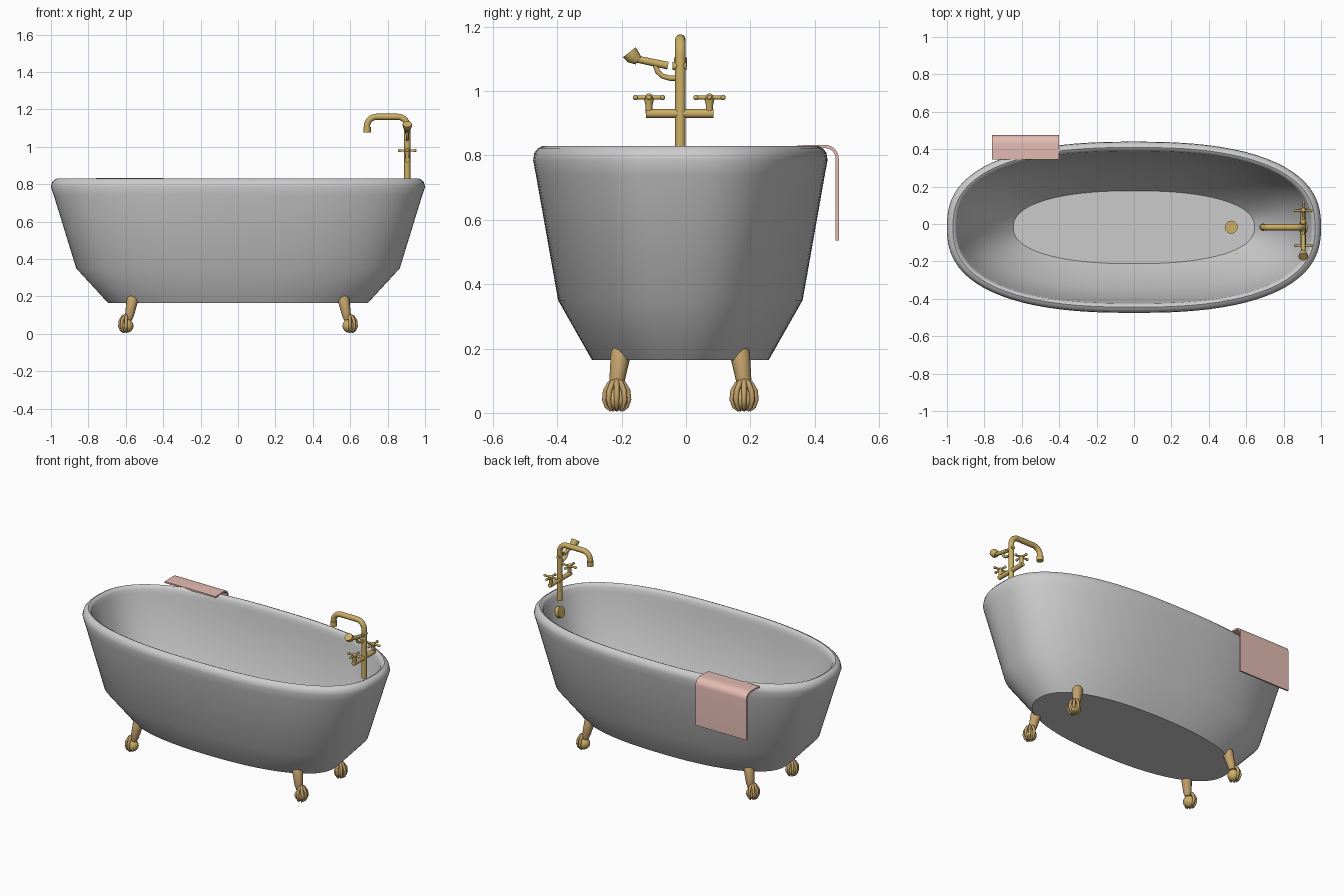
import bpy, bmesh
from math import sin, cos, pi, radians
from mathutils import Vector

if "Cube" in bpy.data.objects:
    bpy.data.objects.remove(bpy.data.objects["Cube"])

CY = -0.0175  # tub centre line in y


def material(name, rgb):
    m = bpy.data.materials.new(name)
    m.diffuse_color = (*rgb, 1)
    m.use_nodes = True
    m.node_tree.nodes["Principled BSDF"].inputs["Base Color"].default_value = m.diffuse_color
    return m


brass = material("brass", (0.60, 0.43, 0.13))
bronze = material("bronze", (0.55, 0.36, 0.15))
pink = material("towel_pink", (0.78, 0.50, 0.45))


def finish(ob, mat=None, angle=40):
    if mat:
        ob.data.materials.append(mat)
    bpy.ops.object.select_all(action='DESELECT')
    ob.select_set(True)
    bpy.context.view_layer.objects.active = ob
    bpy.ops.object.shade_smooth_by_angle(angle=radians(angle))
    return ob


def mesh_object(name, bm, mat=None, angle=40):
    bmesh.ops.recalc_face_normals(bm, faces=bm.faces)
    me = bpy.data.meshes.new(name)
    bm.to_mesh(me)
    bm.free()
    ob = bpy.data.objects.new(name, me)
    bpy.context.collection.objects.link(ob)
    return finish(ob, mat, angle)


def tube(name, pts, r, mat, radii=None):
    """Round pipe along a path, optionally with a radius factor per point."""
    cu = bpy.data.curves.new(name, 'CURVE')
    cu.dimensions = '3D'
    cu.bevel_depth = r
    cu.bevel_resolution = 4
    cu.use_fill_caps = True
    sp = cu.splines.new('POLY')
    sp.points.add(len(pts) - 1)
    for i, p in enumerate(pts):
        sp.points[i].co = (*p, 1)
        sp.points[i].radius = radii[i] if radii else 1
    ob = bpy.data.objects.new(name, cu)
    bpy.context.collection.objects.link(ob)
    bpy.ops.object.select_all(action='DESELECT')
    ob.select_set(True)
    bpy.context.view_layer.objects.active = ob
    bpy.ops.object.convert(target='MESH')
    return finish(bpy.context.object, mat)


def ball(name, loc, r, mat):
    bm = bmesh.new()
    bmesh.ops.create_uvsphere(bm, u_segments=20, v_segments=12, radius=r)
    bmesh.ops.translate(bm, verts=bm.verts, vec=loc)
    return mesh_object(name, bm, mat)


def superellipse(hx, hy, z, n=2.5, count=96):
    pts = []
    for i in range(count):
        a = 2 * pi * i / count
        c, s = cos(a), sin(a)
        k = (abs(c) ** n + abs(s) ** n) ** (-1 / n)
        pts.append((hx * c * k, CY + hy * s * k, z))
    return pts


# Tub: outer wall, rolled rim, inner wall and floor as lofted rings
rings = [(0.695, 0.275, 0.165), (0.865, 0.38, 0.35), (0.985, 0.449, 0.74),
         (1.0, 0.4575, 0.785), (0.995, 0.454, 0.808), (0.983, 0.442, 0.823),
         (0.968, 0.427, 0.83), (0.956, 0.415, 0.824), (0.947, 0.407, 0.81),
         (0.942, 0.403, 0.785), (0.915, 0.395, 0.72), (0.81, 0.33, 0.365),
         (0.645, 0.195, 0.18)]
bm = bmesh.new()
loops = [[bm.verts.new(p) for p in superellipse(*r, n=2.3 if r[2] < 0.2 else 2.5)]
         for r in rings]
for a, b in zip(loops, loops[1:]):
    for i in range(len(a)):
        j = (i + 1) % len(a)
        bm.faces.new((a[i], a[j], b[j], b[i]))
bm.faces.new(loops[0][::-1])
bm.faces.new(loops[-1])
mesh_object("tub", bm, None, 40)

# Claw feet: tapered leg, ball and talons on the outward side
for sx, sy in ((-1, -1), (1, -1), (-1, 1), (1, 1)):
    tag = ("left" if sx < 0 else "right") + ("_front" if sy < 0 else "_back")

    def P(x, y, z):
        return (sx * x, CY + sy * y, z)
    tube("leg_" + tag, [P(0.55, 0.165, 0.222), P(0.565, 0.186, 0.18),
                        P(0.58, 0.197, 0.10), P(0.585, 0.198, 0.075)],
         0.03, bronze, [1.0, 1.05, 0.8, 0.6])
    ball("foot_ball_" + tag, P(0.595, 0.198, 0.042), 0.036, brass)
    for k in range(5):
        a = radians(-84 + 42 * k)
        path = []
        for e in (85, 55, 25, -5, -35, -62):
            rr = 0.038 * cos(radians(e))
            path.append(P(0.595 + rr * cos(a), 0.198 + rr * sin(a),
                          0.045 + (0.055 if e > 0 else 0.045) * sin(radians(e))))
        tube("claw_%s_%d" % (tag, k + 1), path, 0.008, bronze,
             [1, 1.1, 1.1, 1, 0.8, 0.3])

# Drain and overflow plates
tube("drain", [(0.52, CY, 0.175), (0.52, CY, 0.19)], 0.035, brass)
tube("overflow", [(0.925, CY, 0.715), (0.892, CY, 0.725)], 0.034, brass)


# Tap column with swan-neck spout
def arc(cx, cz, r, a0, a1, steps=8):
    return [(cx + r * cos(radians(a0 + (a1 - a0) * i / steps)), CY,
             cz + r * sin(radians(a0 + (a1 - a0) * i / steps))) for i in range(steps + 1)]


X = 0.905
tube("tap_spout", [(X, CY, 0.80)] + arc(X - 0.05, 1.11, 0.05, 0, 90)
     + arc(0.74, 1.11, 0.05, 90, 180) + [(0.69, CY, 1.08)], 0.0165, brass)
tube("spout_tip", [(0.69, CY, 1.105), (0.69, CY, 1.075)], 0.02, brass)

# Mixer bar with two cross handles
tube("mixer_bar", [(X, -0.125, 0.93), (X, 0.085, 0.93)], 0.014, brass)
for s in (-1, 1):
    y = -0.021 + s * 0.094
    side = "front" if s < 0 else "back"
    tube("valve_stem_" + side, [(X, y, 0.93), (X, y, 0.955), (X, y, 0.975)],
         0.012, brass, [0.9, 0.9, 1.3])
    ball("handle_hub_" + side, (X, y, 0.98), 0.013, brass)
    for dx, dy, tag in ((0.042, 0, "a"), (0, 0.042, "b")):
        tube("handle_bar_%s_%s" % (side, tag), [(X - dx, y - dy, 0.98),
             (X + dx, y + dy, 0.98)], 0.006, brass)
        for t in (-1, 1):
            ball("handle_knob_%s_%s" % (side, tag),
                 (X + t * dx, y + t * dy, 0.98), 0.0085, brass)

# Hand shower resting in a curved cradle
tube("shower_collar", [(X, -0.042, 1.078), (X, 0.002, 1.078)], 0.012, brass)
tube("shower_cradle", [(X, -0.02, 1.04), (X, -0.05, 1.04), (X, -0.072, 1.046),
                       (X, -0.088, 1.06), (X, -0.095, 1.08)], 0.008, brass)
tube("shower_handle", [(X, -0.056, 1.079), (X, -0.16, 1.101)], 0.012, brass,
     [1.0, 0.9])
tube("shower_head", [(X, -0.148, 1.095), (X, -0.165, 1.107), (X, -0.176, 1.121)],
     0.025, brass, [0.6, 0.95, 1.0])

# Towel draped over the back rim
prof = [(0.345, 0.826), (0.40, 0.828)]
prof += [(0.432 + 0.038 * sin(radians(a)), 0.79 + 0.038 * cos(radians(a)))
         for a in range(0, 91, 15)] + [(0.47, 0.535)]
bm = bmesh.new()
cols = []
for i, (y, z) in enumerate(prof):
    a, b = prof[max(i - 1, 0)], prof[min(i + 1, len(prof) - 1)]
    t = Vector((b[0] - a[0], b[1] - a[1])).normalized()
    ny, nz = -t.y * 0.005, t.x * 0.005
    cols.append([bm.verts.new((x, y + k * ny, z + k * nz))
                 for x, k in ((-0.76, 1), (-0.4, 1), (-0.4, -1), (-0.76, -1))])
for a, b in zip(cols, cols[1:]):
    for i in range(4):
        j = (i + 1) % 4
        bm.faces.new((a[i], a[j], b[j], b[i]))
bm.faces.new(cols[0][::-1])
bm.faces.new(cols[-1])
mesh_object("towel", bm, pink)
